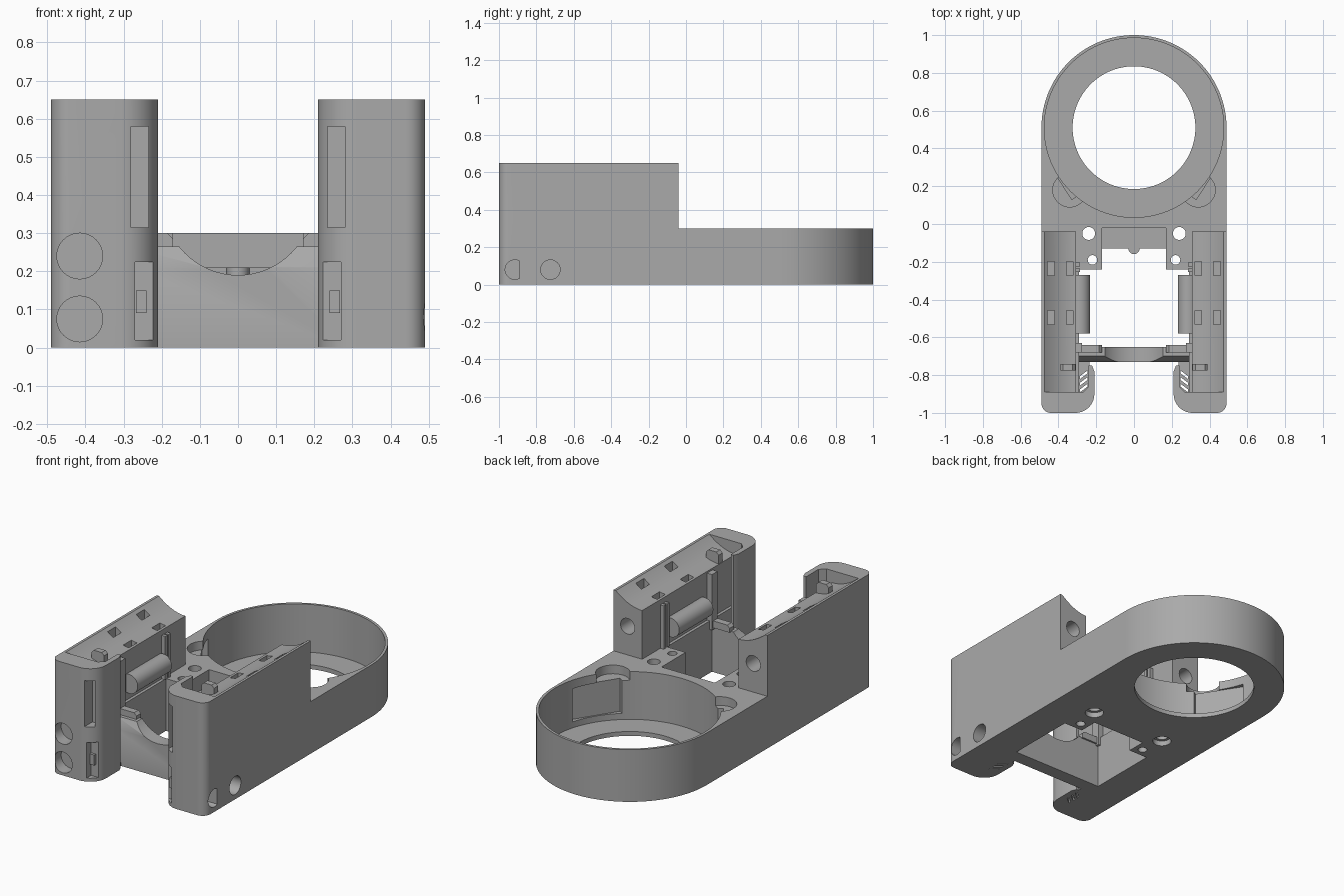
import bpy, bmesh, math
from mathutils import Vector, Matrix

if "Cube" in bpy.data.objects:
    bpy.data.objects.remove(bpy.data.objects["Cube"])

GREY = (0.4, 0.4, 0.4, 1)
mat = bpy.data.materials.new("plain grey plastic")
mat.use_nodes = True
mat.diffuse_color = GREY
mat.node_tree.nodes["Principled BSDF"].inputs["Base Color"].default_value = GREY


def finish(bm, name):
    bmesh.ops.recalc_face_normals(bm, faces=bm.faces)
    mesh = bpy.data.meshes.new(name)
    bm.to_mesh(mesh)
    bm.free()
    ob = bpy.data.objects.new(name, mesh)
    bpy.context.collection.objects.link(ob)
    mesh.materials.append(mat)
    return ob


def prism(name, pts, lo, hi, axis="z"):
    """Extrude an outline from lo to hi; the outline is (x,y), (x,z) or (y,z)."""
    place = {"z": lambda a, b, t: (a, b, t),
             "y": lambda a, b, t: (a, t, b),
             "x": lambda a, b, t: (t, a, b)}[axis]
    bm = bmesh.new()
    face = bm.faces.new([bm.verts.new(place(a, b, lo)) for a, b in pts])
    ext = bmesh.ops.extrude_face_region(bm, geom=[face])
    verts = [v for v in ext["geom"] if isinstance(v, bmesh.types.BMVert)]
    bmesh.ops.translate(bm, verts=verts, vec=Vector(place(0, 0, hi - lo)))
    return finish(bm, name)


def box(name, x, y, z):
    return prism(name, [(x[0], y[0]), (x[1], y[0]), (x[1], y[1]), (x[0], y[1])], z[0], z[1])


def arc(cx, cy, r, a0, a1, n=10):
    angles = [math.radians(a0 + (a1 - a0) * i / n) for i in range(n + 1)]
    return [(cx + r * math.cos(a), cy + r * math.sin(a)) for a in angles]


def rod(name, a, b, r, lo, hi, axis="z", n=32):
    return prism(name, arc(a, b, r, 0, 360, n)[:-1], lo, hi, axis)


def cut(ob, cutters):
    for c in cutters:
        m = ob.modifiers.new("cut", "BOOLEAN")
        m.operation, m.solver, m.object = "DIFFERENCE", "EXACT", c
        bpy.context.view_layer.objects.active = ob
        bpy.ops.object.modifier_apply(modifier=m.name)
        bpy.data.objects.remove(c)


# Base: ring housing with a straight block and two arms
R, CY, TOP = 0.49, 0.51, 0.30
outline = [(0.49, -0.04)] + arc(0, CY, R, 0, 180, 64) + [
    (-0.49, -0.04), (-0.29, -0.04), (-0.29, -0.24), (-0.17, -0.24), (-0.17, -0.13),
    (0.17, -0.13), (0.17, -0.24), (0.29, -0.24), (0.29, -0.04)]
base = prism("ring_base", outline, 0, TOP)
tools = [rod("ring_cavity", 0, CY, 0.475, 0.025, 1, n=96),
         rod("ring_hole", 0, CY, 0.325, -1, 1, n=96),
         box("ledge", (-0.17, 0.17), (-0.3, -0.02), (0.21, 1))]
for s in (-1, 1):
    tools += [rod("pad", s * 0.34, 0.18, 0.09, 0.25, 1),
              rod("screw", s * 0.24, -0.05, 0.034, -1, 1),
              rod("small_screw", s * 0.22, -0.19, 0.025, -1, 1),
              rod("countersink", s * 0.24, -0.05, 0.05, -1, 0.03)]
    # Shallow panel recess in the ring wall
    panel = box("wall_panel", (0.4, 0.483), (-0.14, 0.14), (0.06, 0.25))
    turn = math.radians(-33 if s > 0 else 213)
    panel.data.transform(Matrix.Translation((0, CY, 0)) @ Matrix.Rotation(turn, 4, "Z"))
    tools.append(panel)
cut(base, tools)
rod("ledge_boss", 0, -0.13, 0.03, 0.1, 0.21, n=16)

# Cross bridge with a sloped top and a round cradle notch
bridge = prism("bridge", [(-0.73, 0), (-0.65, 0), (-0.65, 0.265), (-0.70, 0.265), (-0.73, 0.21)],
               -0.29, 0.29, "x")
cut(bridge, [rod("notch", 0, 0.386, 0.196, -1, 0, "y", 64)])

for s, side in ((1, "left"), (-1, "right")):
    def sx(a, b):
        return tuple(sorted((s * a, s * b)))

    def flip(pts):
        return [(s * a, b) for a, b in pts]

    # Tower with a dished top
    dish = [(0.475 - 0.168 * t, 0.65 - 0.07 * (1 - (1 - t) ** 2)) for t in [i / 12 for i in range(13)]]
    profile = [(0.29, 0), (0.49, 0), (0.49, 0.65)] + dish + [(0.307, 0.3), (0.29, 0.3)]
    tower = prism(side + "_tower", flip(profile), -0.89, -0.04, "y")
    tools = [rod("back_screw", s * 0.40, 0.465, 0.045, -0.14, 0, "y")]
    for y in (-0.235, -0.495):
        for x in (0.34, 0.44):
            tools.append(box("slot", sx(x - 0.018, x + 0.018), (y - 0.037, y + 0.037), (0.5, 1)))
    if s > 0:
        tools.append(rod("side_hole", -0.725, 0.08, 0.052, 0.42, 1, "x"))
    cut(tower, tools)

    # Front cap that hooks round to the inside
    hook = (arc(0.44, -0.95, 0.05, 0, -90) + arc(0.31, -0.9, 0.1, -90, -180, 14) +
            [(0.21, -0.78), (0.222, -0.75), (0.24, -0.75), (0.24, -0.86), (0.27, -0.89), (0.49, -0.89)])
    cap = prism(side + "_front_cap", flip(hook), 0, 0.65)
    tools = [box("upper_window", sx(0.235, 0.28), (-1.1, -0.925), (0.315, 0.58)),
             box("lower_window", sx(0.2, 0.27), (-1.1, -0.95), (0.02, 0.225))]
    if s > 0:
        tools.append(rod("side_hole", -0.915, 0.08, 0.052, 0.42, 1, "x"))
    else:
        for z in (0.075, 0.24):
            tools.append(rod("front_hole", -0.415, z, 0.06, -1.1, -0.93, "y"))
    cut(cap, tools)
    box(side + "_window_clip", sx(0.24, 0.268), (-0.965, -0.945), (0.09, 0.15))

    # Vented floor behind the hook
    floor = box(side + "_vent_floor", sx(0.235, 0.295), (-0.9, -0.73), (0, 0.02))
    tools = []
    for y in (-0.86, -0.825, -0.79):
        tools.append(prism("vent", flip([(0.245, y), (0.285, y - 0.03), (0.285, y - 0.015), (0.245, y + 0.015)]), -1, 1))
    cut(floor, tools)

    # Inner face details: roller, ribs, guide post, stub and top peg
    rod(side + "_roller", s * 0.287, 0.40, 0.055, -0.58, -0.27, "y")
    for y in (-0.215, -0.245):
        box(side + "_rib", sx(0.285, 0.32), (y - 0.01, y + 0.01), (0.3, 0.55))
    box(side + "_guide_post", sx(0.275, 0.32), (-0.68, -0.63), (0.25, 0.57))
    prism(side + "_bridge_stub", flip([(0.3, 0.26), (0.3, 0.3), (0.185, 0.3), (0.17, 0.285), (0.17, 0.26)]),
          -0.68, -0.64, "y")
    prism(side + "_top_peg", flip([(0.31, 0.55), (0.39, 0.55), (0.39, 0.63), (0.375, 0.645),
                                   (0.325, 0.645), (0.31, 0.63)]), -0.775, -0.74, "y")

# Smooth the round walls, keep the edges crisp
for ob in bpy.context.scene.objects:
    ob.select_set(ob.type == "MESH")
bpy.context.view_layer.objects.active = base
bpy.ops.object.shade_smooth_by_angle(angle=math.radians(30))
